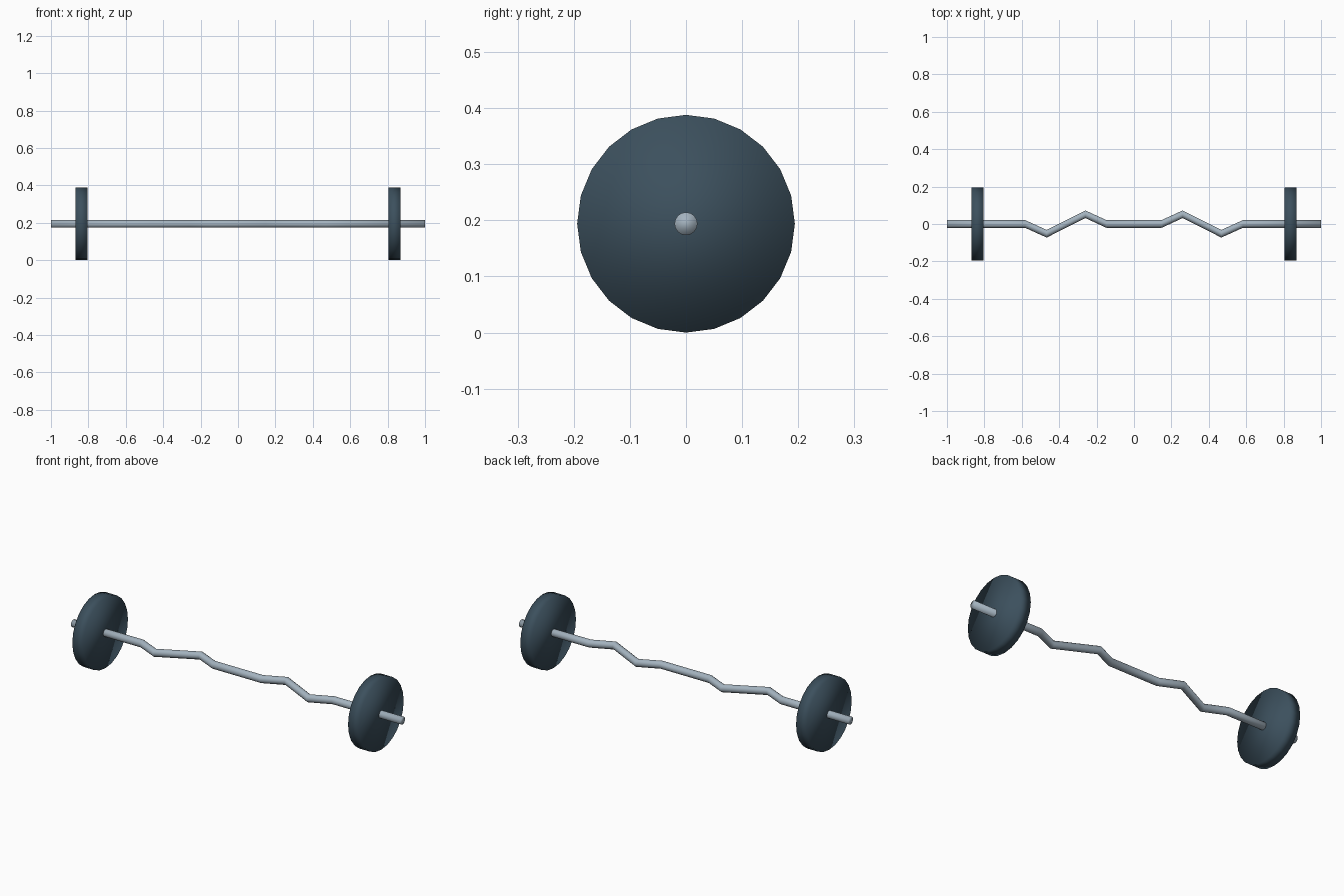
import bpy, bmesh
from math import sin, cos, pi

if "Cube" in bpy.data.objects:
    bpy.data.objects.remove(bpy.data.objects["Cube"])

AXIS_Z = 0.194


def material(name, color):
    m = bpy.data.materials.new(name)
    m.diffuse_color = (*color, 1)
    m.use_nodes = True
    m.node_tree.nodes["Principled BSDF"].inputs["Base Color"].default_value = m.diffuse_color
    return m


def tube(name, path, radius, sides, mat):
    """Closed round tube along x; path holds (x, y offset) for each ring."""
    bm = bmesh.new()
    rings = []
    for x, y in path:
        rings.append([bm.verts.new((x, y + radius * sin(2 * pi * i / sides),
                                    AXIS_Z + radius * cos(2 * pi * i / sides)))
                      for i in range(sides)])
    for a, b in zip(rings, rings[1:]):
        for i in range(sides):
            j = (i + 1) % sides
            bm.faces.new((a[i], a[j], b[j], b[i]))
    bm.faces.new(rings[0])
    bm.faces.new(rings[-1][::-1])
    bmesh.ops.recalc_face_normals(bm, faces=bm.faces[:])
    for f in bm.faces:
        f.smooth = True
    mesh = bpy.data.meshes.new(name)
    bm.to_mesh(mesh)
    bm.free()
    mesh.materials.append(mat)
    ob = bpy.data.objects.new(name, mesh)
    bpy.context.collection.objects.link(ob)
    return ob


steel = material("steel", (0.37, 0.45, 0.52))
iron = material("dark_iron", (0.045, 0.08, 0.11))

# Zigzag bar: half path mirrored across the centre
half = [(0.147, 0), (0.26, 0.052), (0.467, -0.052), (0.582, 0), (1.0, 0)]
path = [(-x, y) for x, y in reversed(half)] + half
tube("curl_bar", path, 0.0205, 16, steel)

# Weight plates
for side, s in (("left", -1), ("right", 1)):
    tube(side + "_weight_plate", [(s * 0.804, 0), (s * 0.87, 0)], 0.194, 24, iron)
